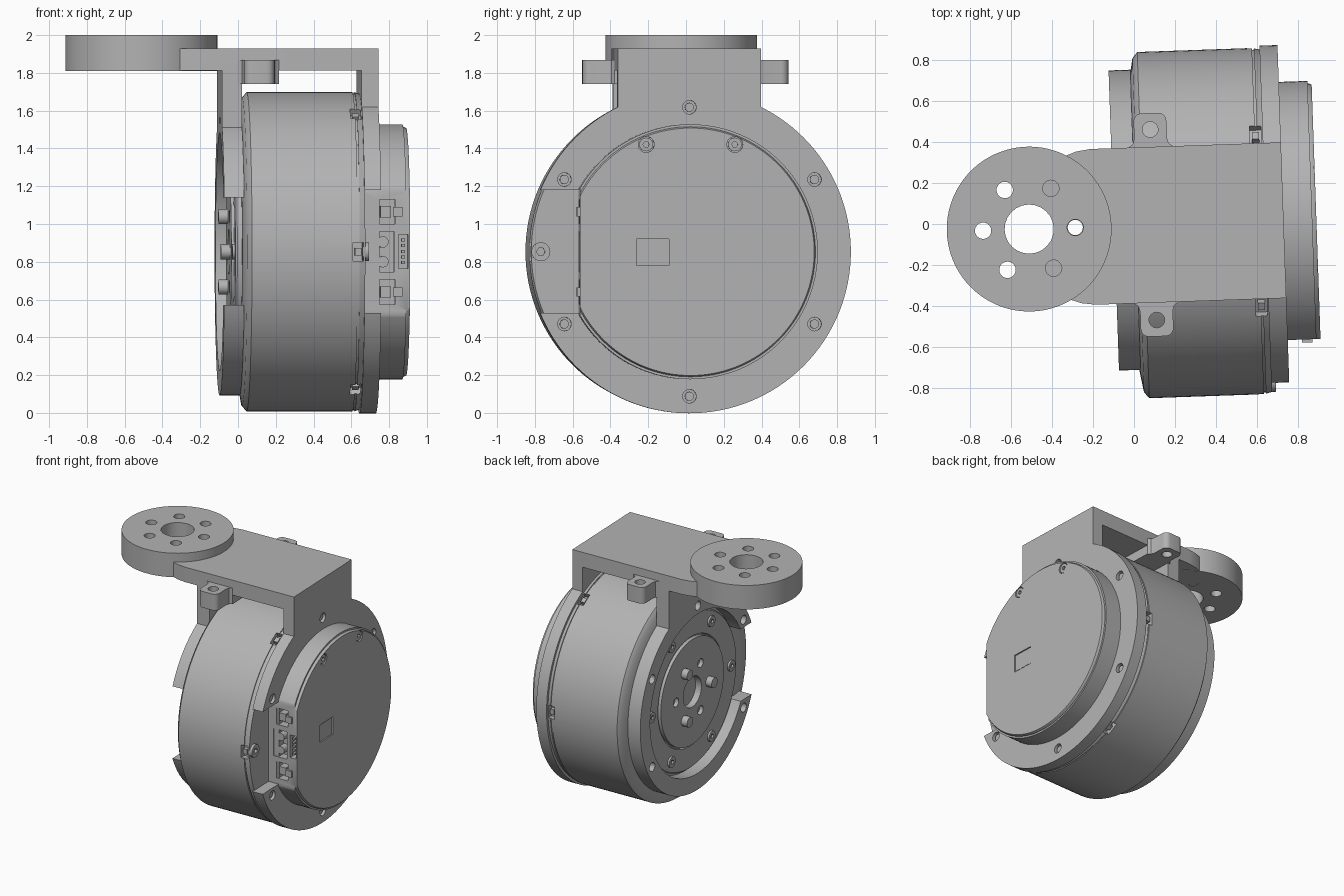
import bpy, bmesh, math
from mathutils import Matrix, Vector

if "Cube" in bpy.data.objects:
    bpy.data.objects.remove(bpy.data.objects["Cube"], do_unlink=True)

grey = bpy.data.materials.new("machined_grey")
grey.use_nodes = True
grey.diffuse_color = (0.45, 0.45, 0.45, 1)
grey.node_tree.nodes["Principled BSDF"].inputs["Base Color"].default_value = grey.diffuse_color

ZC = 0.853          # height of the motor axis
parts = []


def obj(name, bm, keep=True):
    bmesh.ops.recalc_face_normals(bm, faces=bm.faces)
    me = bpy.data.meshes.new(name)
    bm.to_mesh(me)
    bm.free()
    ob = bpy.data.objects.new(name, me)
    bpy.context.collection.objects.link(ob)
    me.materials.append(grey)
    if keep:
        parts.append(ob)
    return ob


def cyl(name, x0, x1, r, y=0, z=0, axis="X", n=32, keep=True):
    """Cylinder from x0 to x1; y and z are relative to the motor axis."""
    bm = bmesh.new()
    bmesh.ops.create_cone(bm, cap_ends=True, segments=n, radius1=r, radius2=r, depth=x1 - x0)
    mid = (x0 + x1) / 2
    if axis == "X":
        mat = Matrix.Translation((mid, y, ZC + z)) @ Matrix.Rotation(math.pi / 2, 4, "Y")
    else:               # upright: y and z are used as plan x and y
        mat = Matrix.Translation((y, z, mid))
    bm.transform(mat)
    return obj(name, bm, keep)


def box(name, xs, ys, zs, keep=True, turn=0):
    bm = bmesh.new()
    bmesh.ops.create_cube(bm, size=1)
    lo, hi = zip(xs, ys, zs)
    lo, hi = Vector(lo), Vector(hi)
    bm.transform(Matrix.Translation((lo + hi) / 2) @ Matrix.Diagonal((*(hi - lo), 1)))
    if turn:            # swing about the motor axis
        c = Matrix.Translation((0, 0, ZC))
        bm.transform(c @ Matrix.Rotation(turn, 4, "X") @ c.inverted())
    return obj(name, bm, keep)


def prism(name, outline, z0, z1):
    bm = bmesh.new()
    f = bm.faces.new([bm.verts.new((x, y, z0)) for x, y in outline])
    ext = bmesh.ops.extrude_face_region(bm, geom=[f])["geom"]
    bmesh.ops.translate(bm, vec=(0, 0, z1 - z0), verts=[v for v in ext if isinstance(v, bmesh.types.BMVert)])
    return obj(name, bm)


def lathe(name, profile, n=128):
    """Spin (x, radius) points about the motor axis."""
    bm = bmesh.new()
    vs = [bm.verts.new((x, 0, r)) for x, r in profile]
    es = [bm.edges.new(p) for p in zip(vs, vs[1:])]
    bmesh.ops.spin(bm, geom=vs + es, axis=(1, 0, 0), cent=(0, 0, 0), steps=n, angle=math.tau)
    bmesh.ops.remove_doubles(bm, verts=bm.verts, dist=0.0001)
    bm.transform(Matrix.Translation((0, 0, ZC)))
    return obj(name, bm)


def boolean(ob, tools, op="DIFFERENCE"):
    for t in tools:
        m = ob.modifiers.new("cut", "BOOLEAN")
        m.object, m.operation, m.solver = t, op, "EXACT"
    dg = bpy.context.evaluated_depsgraph_get()
    me = bpy.data.meshes.new_from_object(ob.evaluated_get(dg))
    ob.modifiers.clear()
    ob.data = me
    for t in tools:
        if t in parts:
            parts.remove(t)
        bpy.data.objects.remove(t, do_unlink=True)


def polar(r, start, count=6):
    return [(r * math.cos(a), r * math.sin(a)) for a in
            (math.radians(start + i * 360 / count) for i in range(count))]


def bores(r, spots, x0, x1, axis="X"):
    return [cyl("bore", x0, x1, r, a, b, axis, 24, False) for a, b in spots]


def screws(name, r, spots, x0, x1, face):
    """Socket screws; face is the x of the end holding the hex socket."""
    for a, b in spots:
        s = cyl(name, x0, x1, r, a, b, n=24)
        boolean(s, [cyl("hex", face - 0.02, face + 0.02, r * 0.45, a, b, n=6, keep=False)])


# motor housing with chamfered rim, groove and six edge notches
body = lathe("motor_housing", [(0.0, 0), (0.0, 0.7), (0.02, 0.815), (0.045, 0.845), (0.605, 0.845),
                               (0.605, 0.838), (0.615, 0.838), (0.615, 0.845), (0.645, 0.835), (0.645, 0)])
boolean(body, [box("notch", (0.58, 0.635), (-0.05, 0.05), (ZC + 0.8, ZC + 0.9), False, math.radians(30 + 60 * i))
               for i in range(6)])
for i in range(6):
    box("notch_clip", (0.59, 0.625), (-0.02, 0.02), (ZC + 0.78, ZC + 0.835), turn=math.radians(30 + 60 * i))
screws("side_screw", 0.05, [(-0.785, 0)], 0.63, 0.665, 0.665)

# output-side mounting flange, open at the connector side
flange = cyl("outer_flange", 0.642, 0.73, 0.855, n=128)
boolean(flange, [box("neck", (0.642, 0.73), (-0.38, 0.38), (1.5, 1.85))], "UNION")
boolean(flange, [box("gap", (0.6, 0.8), (-1, -0.58), (0.53, 1.18), False)]
        + bores(0.036, polar(0.765, 30), 0.69, 0.8))
for a, b in polar(0.765, 30):
    cyl("flange_pin", 0.68, 0.715, 0.024, a, b, n=20)

# rear cap with a flat connector side
cap = lathe("rear_cap", [(0.64, 0), (0.64, 0.675), (0.87, 0.675), (0.87, 0.662), (0.877, 0.662),
                         (0.89, 0.655), (0.89, 0)])
cap_spots = [(sy * 0.235, sz * 0.568) for sy in (-1, 1) for sz in (-1, 1)]
sockets = [(0.715, 0.81, 1.0, 1.13), (0.715, 0.81, 0.575, 0.705), (0.69, 0.805, 0.745, 0.96), (0.83, 0.88, 0.765, 0.945)]
boolean(cap, [box("flat", (0.6, 1), (-1, -0.585), (0.3, 1.4), False),
              box("window", (0.88, 1), (-0.285, -0.115), (0.78, 0.92), False)]
        + bores(0.042, cap_spots, 0.87, 1)
        + [box("pocket", (a, b), (-0.7, -0.52), (c, d), False) for a, b, c, d in sockets])
screws("cap_screw", 0.036, cap_spots, 0.85, 0.885, 0.885)
box("status_window", (0.87, 0.884), (-0.278, -0.122), (0.787, 0.913))

# plugs standing inside the sockets
for z in (1.065, 0.64):
    box("signal_plug", (0.735, 0.79), (-0.58, -0.5), (z - 0.03, z + 0.03))
    box("signal_latch", (0.80, 0.85), (-0.6, -0.57), (z - 0.025, z + 0.025))
for z in (0.8, 0.905):
    p = cyl("power_pin", -0.58, -0.51, 0.03, n=20)
    p.data.transform(Matrix.Translation((0.747, 0, z)) @ Matrix.Rotation(math.pi / 2, 4, "Z")
                     @ Matrix.Translation((0, 0, -ZC)))
    p.data.transform(Matrix.Translation((0, -1.09 if p.data.vertices[0].co.y > 0 else 0, 0)))
for i in range(5):
    z = 0.795 + i * 0.03
    box("bus_pin", (0.845, 0.865), (-0.575, -0.51), (z - 0.008, z + 0.008))

# rotor face with output hub, bolts and pins
face = lathe("rotor_face", [(0.01, 0), (0.01, 0.61), (-0.025, 0.61), (-0.035, 0.6), (-0.035, 0.43),
                            (-0.02, 0.425), (-0.02, 0)])
boolean(face, bores(0.12, [(0, 0)], -0.2, 0.0))
hub = cyl("output_hub", -0.05, 0.005, 0.415, n=96)
boolean(hub, bores(0.12, [(0, 0)], -0.2, 0.0) + bores(0.035, polar(0.215, 0, 3), -0.2, -0.01))
screws("rotor_screw", 0.042, polar(0.525, 0), -0.05, 0.0, -0.05)
for a, b in polar(0.215, 60, 3):
    cyl("output_pin", -0.1, 0, 0.04, a, b, n=24)

# inner mounting ring, open at the connector side, with its leg
ring = cyl("inner_ring", -0.098, 0.008, 0.76, n=128)
boolean(ring, [box("leg", (-0.098, 0.008), (-0.38, 0.38), (1.35, 1.85))], "UNION")
boolean(ring, [cyl("opening", -0.2, 0.1, 0.63, n=96, keep=False),
               box("gap", (-0.2, 0.1), (-1, -0.4), (0.57, 1.14), False)]
        + bores(0.035, polar(0.695, 30), -0.2, -0.04))

# bracket slab running into the round mounting disc
half = [(0.73, 0.38), (-0.2, 0.38), (-0.27, 0.37), (-0.34, 0.345), (-0.5, 0.27)]
slab = prism("bracket_slab", half + [(x, -y) for x, y in reversed(half)], 1.812, 1.93)
DX = -0.512
ring_spots = [(DX + a, b) for a, b in polar(0.225, 0)]
boolean(slab, bores(0.12, [(DX, 0)], 1.7, 2.1, "Z") + bores(0.037, ring_spots[:1], 1.7, 2.1, "Z"))
disc = cyl("mounting_disc", 1.81, 2.0, 0.402, DX, 0, "Z", 96)
boolean(disc, bores(0.12, [(DX, 0)], 1.7, 2.1, "Z") + bores(0.04, ring_spots, 1.7, 2.1, "Z"))

# cross bar whose rounded ends stick out as drilled ears
corner = [(0.04 + 0.04 * math.cos(a), 0.505 + 0.04 * math.sin(a)) for a in
          (math.radians(15 * i) for i in range(7))]
root = [(0.11, 0.38), (0.088, 0.395), (0.08, 0.42)]
quarter = root + corner
top = quarter + [(-x, y) for x, y in reversed(quarter)]
bar = prism("ear_bar", [(0.095 + x, y) for x, y in top] + [(0.095 - x, -y) for x, y in top], 1.74, 1.868)
boolean(bar, bores(0.038, [(0.095, 0.465), (0.095, -0.465)], 1.7, 1.9, "Z"))

# slight turn of the whole assembly, then smooth shading
turn = Matrix.Rotation(math.radians(2), 4, "Z") @ Matrix.Translation((0, -0.007, 0))
bpy.ops.object.select_all(action="DESELECT")
for ob in parts:
    ob.data.transform(turn)
    ob.select_set(True)
bpy.context.view_layer.objects.active = parts[0]
bpy.ops.object.shade_smooth_by_angle(angle=math.radians(30))
